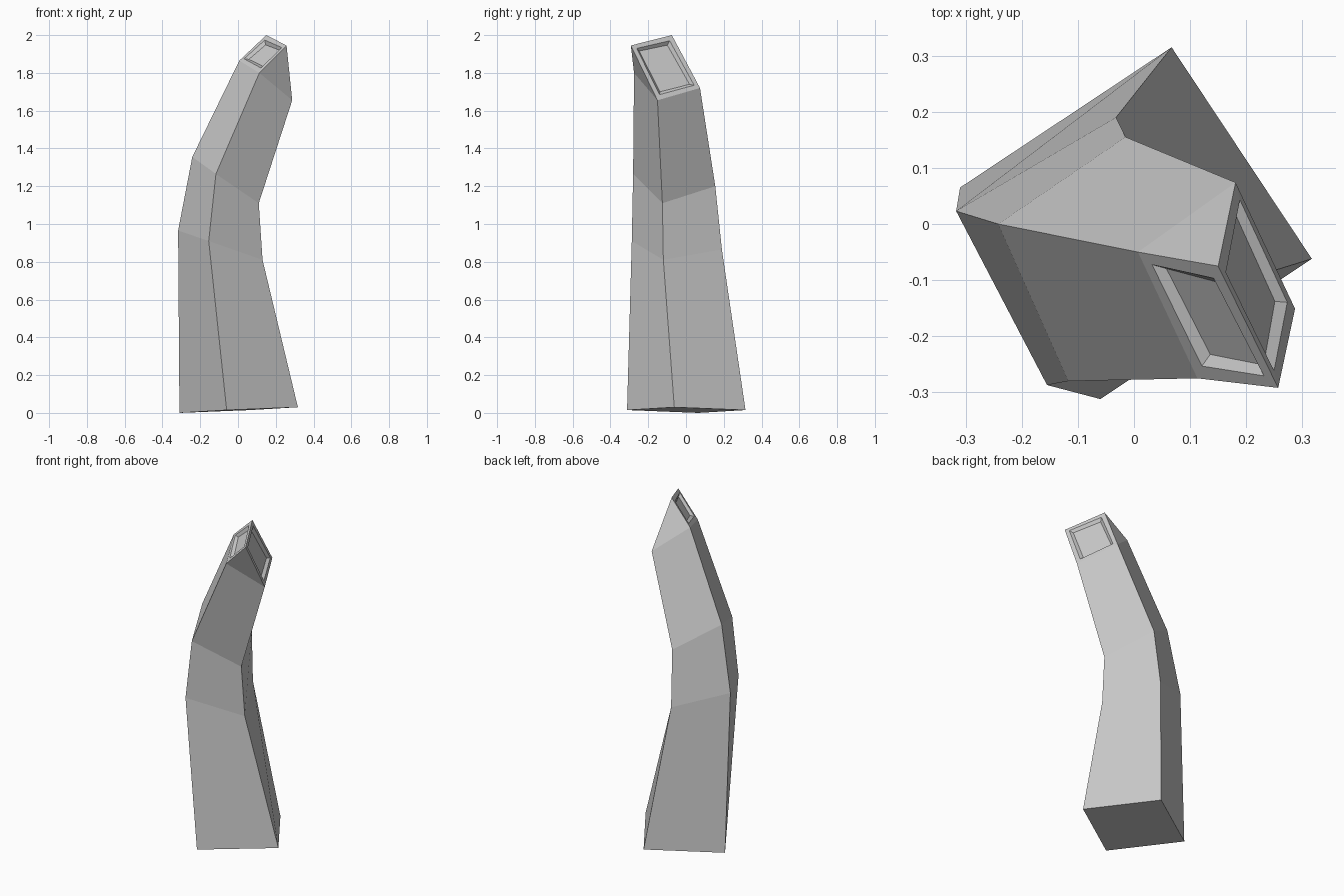
import bpy, bmesh
from mathutils import Vector

if "Cube" in bpy.data.objects:
    bpy.data.objects.remove(bpy.data.objects["Cube"])

# Each ring: left, front, right corner; the back corner completes the parallelogram
RINGS = [
    [(-0.31, 0.065, 0.0), (-0.06, -0.312, 0.015), (0.317, -0.062, 0.03)],
    [(-0.317, 0.023, 0.965), (-0.155, -0.287, 0.91), (0.13, -0.12, 0.81)],
    [(-0.242, 0.0, 1.355), (-0.117, -0.28, 1.265), (0.11, -0.125, 1.11)],
    [(0.007, -0.05, 1.865), (0.113, -0.275, 1.80), (0.287, -0.151, 1.655)],
]

bm = bmesh.new()

# Bent, tapering square shaft
loops = []
for ring in RINGS:
    l, f, r = (Vector(p) for p in ring)
    loops.append([bm.verts.new(p) for p in (l, f, r, l + r - f)])
bm.faces.new(loops[0][::-1])
for a, b in zip(loops, loops[1:]):
    for i in range(4):
        j = (i + 1) % 4
        bm.faces.new((a[i], a[j], b[j], b[i]))

# Wedge tip with a ridge and two sloping faces
left, front, right, back = loops[-1]
p = bm.verts.new((0.15, -0.075, 2.0))
q = bm.verts.new((0.257, -0.292, 1.945))
bm.faces.new((front, right, q))
bm.faces.new((back, left, p))
panels = [bm.faces.new((left, front, q, p)), bm.faces.new((right, back, p, q))]
bmesh.ops.recalc_face_normals(bm, faces=bm.faces[:])

# Recessed panel in each sloping face: flat frame, then sloped sides
for face in panels:
    bmesh.ops.inset_region(bm, faces=[face], thickness=0.035, depth=0)
    bmesh.ops.inset_region(bm, faces=[face], thickness=0.022, depth=-0.015)

mesh = bpy.data.meshes.new("bent_post")
bm.to_mesh(mesh)
bm.free()
bpy.context.collection.objects.link(bpy.data.objects.new("bent_post", mesh))
